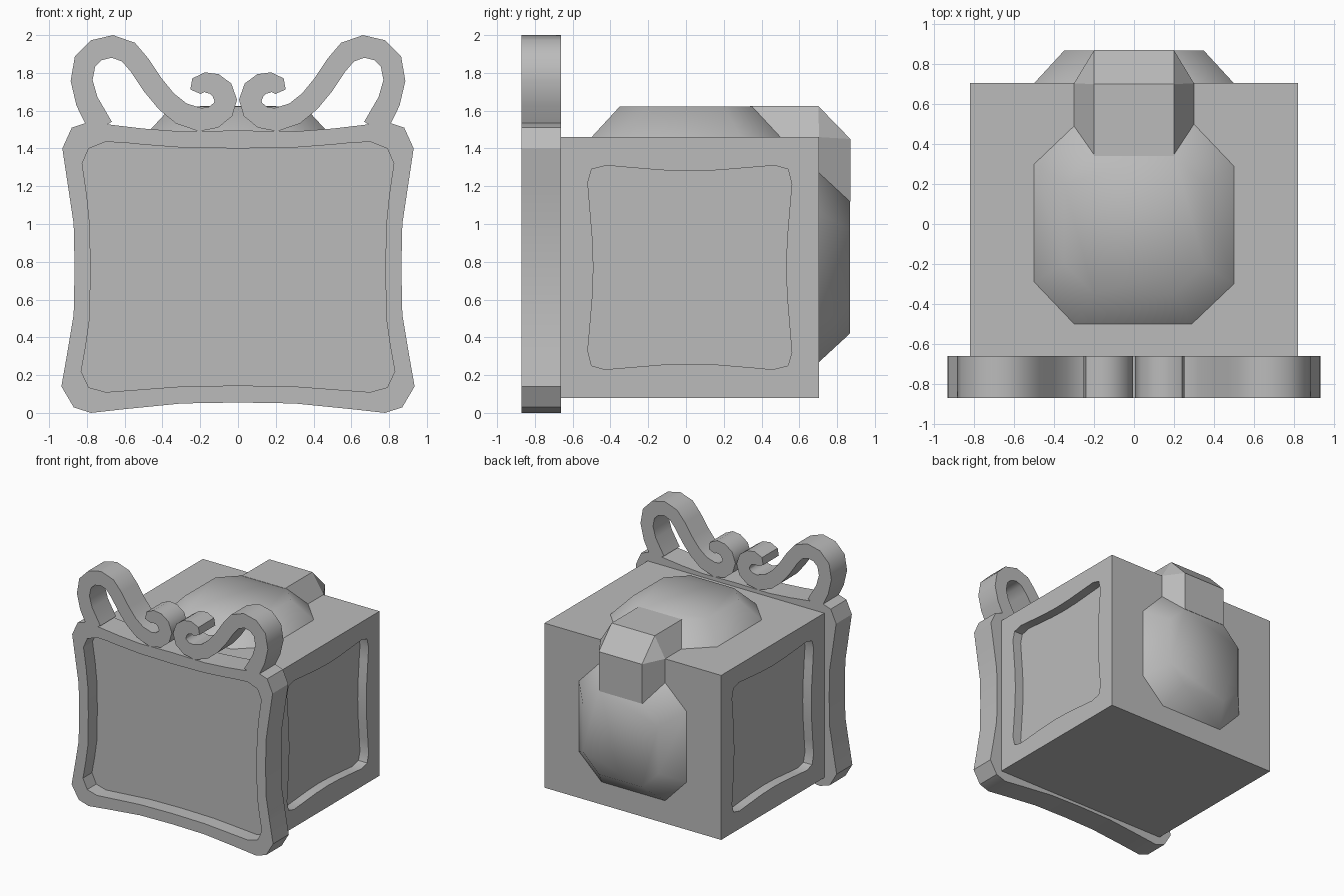
import bpy, bmesh, math
from mathutils import Vector

cube = bpy.data.objects.get("Cube")
if cube:
    bpy.data.objects.remove(cube)

grey = bpy.data.materials.new("grey")
grey.use_nodes = True
colour = (0.5, 0.5, 0.5, 1)
grey.diffuse_color = colour
grey.node_tree.nodes["Principled BSDF"].inputs["Base Color"].default_value = colour


def loft(name, rings, angle=30):
    """Join closed rings of equal length into a capped solid."""
    bm = bmesh.new()
    loops = [[bm.verts.new(p) for p in ring] for ring in rings]
    n = len(loops[0])
    for a, b in zip(loops, loops[1:]):
        for i in range(n):
            j = (i + 1) % n
            bm.faces.new((a[i], a[j], b[j], b[i]))
    bm.faces.new(loops[0])
    bm.faces.new(loops[-1])
    bmesh.ops.recalc_face_normals(bm, faces=bm.faces)
    mesh = bpy.data.meshes.new(name)
    bm.to_mesh(mesh)
    bm.free()
    mesh.materials.append(grey)
    obj = bpy.data.objects.new(name, mesh)
    bpy.context.collection.objects.link(obj)
    bpy.ops.object.select_all(action='DESELECT')
    obj.select_set(True)
    bpy.context.view_layer.objects.active = obj
    bpy.ops.object.shade_smooth_by_angle(angle=math.radians(angle))
    return obj


def at_y(outline, y):
    return [(x, y, z) for x, z in outline]


def mirrored(half):
    """Close a half outline whose two ends lie on x = 0."""
    return half + [(-x, z) for x, z in half[-2:0:-1]]


def four_way(quarter):
    """Turn a quarter outline through four right angles."""
    pts = []
    for _ in range(4):
        pts += quarter
        quarter = [(-b, a) for a, b in quarter]
    return pts


# Box with a wavy recessed panel on each side
MID_Y, MID_Z, HALF_Y, HALF_Z = 0.02, 0.77, 0.685, 0.69
panel = four_way([(0.51, 0), (0.515, 0.15), (0.53, 0.33), (0.54, 0.44),
                  (0.52, 0.52), (0.45, 0.54), (0.33, 0.53), (0.15, 0.515)])
square = []
for a, b in panel:
    m = max(abs(a), abs(b))
    square.append((a / m * HALF_Y, b / m * HALF_Z))


def at_x(outline, x):
    return [(x, MID_Y + a, MID_Z + b) for a, b in outline]


SIDE, DEEP = 0.82, 0.74
loft("box", [at_x(panel, -DEEP), at_x(panel, -SIDE), at_x(square, -SIDE),
             at_x(square, SIDE), at_x(panel, SIDE), at_x(panel, DEEP)])

# Front frame with a sunken panel
FRONT, BACK = -0.87, -0.662
outer = mirrored([(0, 1.495), (0.3, 1.49), (0.5, 1.505), (0.67, 1.525), (0.79, 1.54),
                  (0.88, 1.51), (0.93, 1.4), (0.9, 1.2), (0.87, 1.0), (0.865, 0.77),
                  (0.87, 0.52), (0.905, 0.31), (0.935, 0.14), (0.87, 0.03), (0.78, 0.0),
                  (0.6, 0.02), (0.3, 0.05), (0, 0.055)])
inner = mirrored([(0, 1.4), (0.3, 1.405), (0.5, 1.42), (0.6, 1.43), (0.7, 1.435),
                  (0.79, 1.4), (0.825, 1.32), (0.8, 1.15), (0.785, 1.0), (0.78, 0.77),
                  (0.785, 0.5), (0.805, 0.36), (0.83, 0.22), (0.79, 0.135), (0.7, 0.11),
                  (0.5, 0.125), (0.3, 0.14), (0, 0.145)])
loft("front_frame", [at_y(outer, BACK), at_y(outer, FRONT),
                     at_y(inner, FRONT), at_y(inner, FRONT + 0.12)])

# Curled ribbons on top of the frame: (x, z, half width) along the centre line
path = [(0.725, 1.51, 0.065), (0.8, 1.65, 0.06), (0.828, 1.76, 0.058), (0.81, 1.86, 0.06),
        (0.75, 1.92, 0.06), (0.665, 1.94, 0.06), (0.58, 1.91, 0.06), (0.52, 1.84, 0.058),
        (0.45, 1.735, 0.058), (0.38, 1.65, 0.058), (0.3, 1.585, 0.06), (0.2, 1.552, 0.062),
        (0.13, 1.565, 0.06), (0.08, 1.605, 0.06), (0.065, 1.655, 0.06), (0.085, 1.71, 0.06),
        (0.125, 1.742, 0.056), (0.17, 1.748, 0.055), (0.21, 1.735, 0.048), (0.225, 1.7, 0.03)]
left_edge, right_edge = [], []
for i, (x, z, w) in enumerate(path):
    a = Vector(path[max(i - 1, 0)][:2])
    b = Vector(path[min(i + 1, len(path) - 1)][:2])
    t = (b - a).normalized()
    left_edge.append((x - t.y * w, z + t.x * w))
    right_edge.append((x + t.y * w, z - t.x * w))
for side, s in (("left", 1), ("right", -1)):
    edges = [[(s * x, y, z) for x, z in edge]
             for edge, y in ((left_edge, FRONT), (right_edge, FRONT),
                             (right_edge, BACK), (left_edge, BACK))]
    loft(side + "_ribbon_curl", list(zip(*edges)), 40)

# Domed octagonal cushions on the top and the back
base = four_way([(0.5, -0.29), (0.5, 0.29), (0.3, 0.5), (-0.3, 0.5)][1:3])
crown = four_way([(0.35, 0.2), (0.2, 0.35)])
TOP, REAR, RISE = 1.46, 0.705, 0.163
loft("top_cushion", [[(x, y, TOP) for x, y in base],
                     [(x, y, TOP + RISE) for x, y in crown]], 50)
loft("back_cushion", [at_y([(x, z + MID_Z) for x, z in base], REAR),
                      at_y([(x, z + MID_Z) for x, z in crown], REAR + RISE)], 50)

# Strap folding over the rear top edge: (base y, base z, outer y, outer z)
strap = [(0.3, TOP, 0.34, 1.625), (REAR, TOP, 0.7, 1.625),
         (REAR, TOP, 0.87, 1.45), (REAR, 1.08, 0.87, 1.12)]
loft("corner_strap", [[(-0.3, by, bz), (-0.2, oy, oz), (0.2, oy, oz), (0.3, by, bz)]
                      for by, bz, oy, oz in strap], 20)
